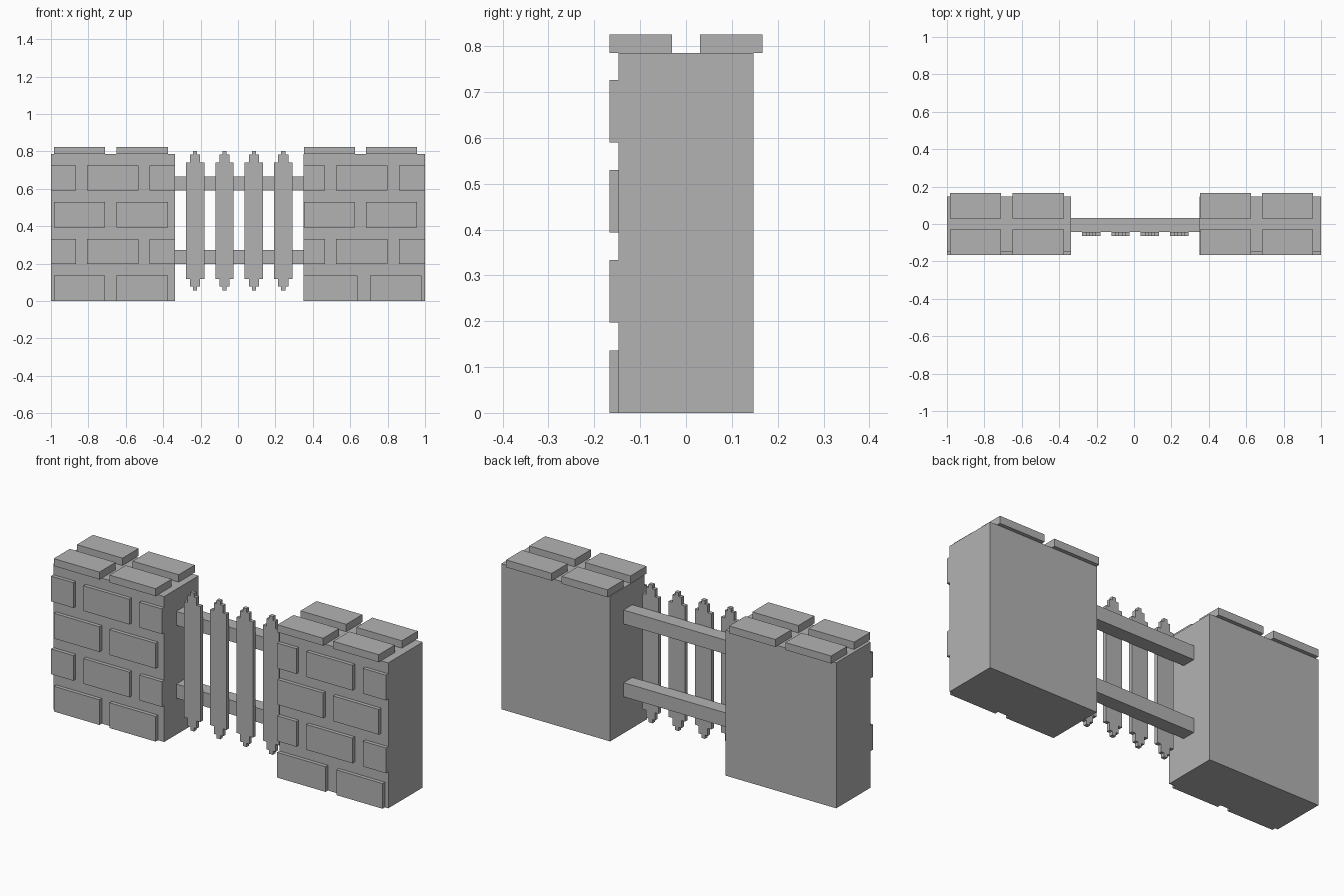
import bpy
import bmesh

cube = bpy.data.objects.get("Cube")
if cube:
    bpy.data.objects.remove(cube, do_unlink=True)

stone_grey = bpy.data.materials.new("plain_grey")
stone_grey.use_nodes = True
colour = (0.45, 0.45, 0.45, 1)
stone_grey.diffuse_color = colour
stone_grey.node_tree.nodes["Principled BSDF"].inputs["Base Color"].default_value = colour


def finish(name, bm):
    bmesh.ops.recalc_face_normals(bm, faces=bm.faces)
    mesh = bpy.data.meshes.new(name)
    bm.to_mesh(mesh)
    bm.free()
    mesh.materials.append(stone_grey)
    obj = bpy.data.objects.new(name, mesh)
    bpy.context.collection.objects.link(obj)
    return obj


def box(name, xs, ys, zs):
    bm = bmesh.new()
    bmesh.ops.create_cube(bm, size=1)
    for v in bm.verts:
        for axis, (low, high) in enumerate((xs, ys, zs)):
            v.co[axis] = low if v.co[axis] < 0 else high
    return finish(name, bm)


def picket(name, x, y_front, y_back):
    # Stepped outline: one quarter mirrored across both axes, then extruded
    middle = 0.43
    quarter = [(0.049, 0.312), (0.027, 0.312), (0.027, 0.353),
               (0.011, 0.353), (0.011, 0.373)]
    half = quarter + [(-w, h) for w, h in reversed(quarter)]
    outline = half + [(-w, -h) for w, h in half]
    bm = bmesh.new()
    face = bm.faces.new([bm.verts.new((x + w, y_front, middle + h)) for w, h in outline])
    ext = bmesh.ops.extrude_face_region(bm, geom=[face])
    new_verts = [g for g in ext["geom"] if isinstance(g, bmesh.types.BMVert)]
    bmesh.ops.translate(bm, verts=new_verts, vec=(0, y_back - y_front, 0))
    return finish(name, bm)


FRONT, BODY, TOP = -0.167, 0.147, 0.785
BRICK = 0.136
ROW_Z = [0, 0.197, 0.394, 0.59]

# Brick spans along x: wall ends, bottom row, staggered row, plain row
walls = {
    "right": ((-1, -0.338),
              [(-0.983, -0.71), (-0.65, -0.375)],
              [(-1, -0.866), (-0.806, -0.532), (-0.472, -0.338)],
              [(-0.983, -0.71), (-0.65, -0.375)]),
    "left": ((0.35, 1),
             [(0.35, 0.64), (0.705, 0.98)],
             [(0.35, 0.465), (0.525, 0.8), (0.862, 1)],
             [(0.352, 0.625), (0.685, 0.957)]),
}

for side, (span, bottom, staggered, plain) in walls.items():
    box(f"{side}_wall", span, (-BODY, BODY), (0, TOP))
    # Raised bricks on the front face
    for row, (z, bricks) in enumerate(zip(ROW_Z, (bottom, staggered, plain, staggered))):
        for i, xs in enumerate(bricks):
            box(f"{side}_brick_{row}_{i}", xs, (FRONT, -BODY), (z, z + BRICK))
    # Capping bricks in two rows
    for i, xs in enumerate(plain):
        for row, ys in (("front", (FRONT, -0.03)), ("back", (0.03, -FRONT))):
            box(f"{side}_{row}_cap_{i}", xs, ys, (TOP, 0.825))

# Rails between the walls
box("lower_rail", (-0.345, 0.47), (-0.043, 0.032), (0.197, 0.273))
box("upper_rail", (-0.345, 0.45), (-0.043, 0.032), (0.59, 0.665))

# Pickets on the front of the rails
for i in range(4):
    picket(f"picket_{i}", -0.229 + i * 0.157, -0.064, -0.043)
